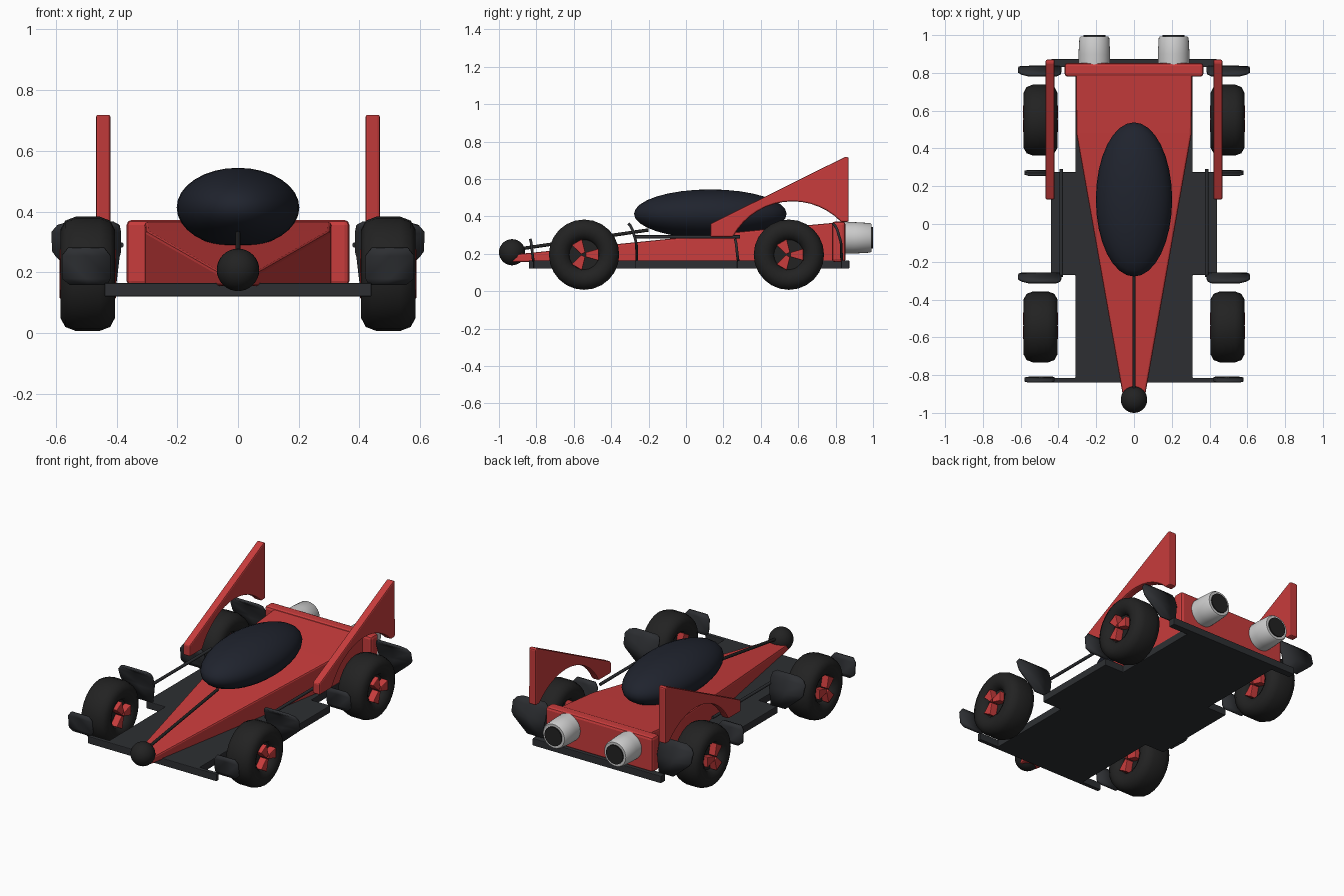
import bpy, bmesh, math
from mathutils import Vector

if "Cube" in bpy.data.objects:
    bpy.data.objects.remove(bpy.data.objects["Cube"])


def mat(name, c):
    m = bpy.data.materials.new(name)
    m.diffuse_color = (*c, 1)
    m.use_nodes = True
    m.node_tree.nodes["Principled BSDF"].inputs["Base Color"].default_value = m.diffuse_color
    return m


RED = mat("red", (0.58, 0.045, 0.045))
DARK = mat("dark", (0.026, 0.028, 0.032))
RUBBER = mat("rubber", (0.016, 0.016, 0.016))
GLASS = mat("glass", (0.014, 0.017, 0.027))
WHITE = mat("white", (0.75, 0.75, 0.75))


def finish(name, bm, m, bevel=0, smooth=None):
    bmesh.ops.recalc_face_normals(bm, faces=bm.faces)
    me = bpy.data.meshes.new(name)
    bm.to_mesh(me)
    bm.free()
    ob = bpy.data.objects.new(name, me)
    bpy.context.collection.objects.link(ob)
    me.materials.append(m)
    if bevel:
        b = ob.modifiers.new("bevel", 'BEVEL')
        b.width, b.segments, b.limit_method = bevel, 2, 'ANGLE'
    if smooth:
        bpy.ops.object.select_all(action='DESELECT')
        ob.select_set(True)
        bpy.context.view_layer.objects.active = ob
        bpy.ops.object.shade_smooth_by_angle(angle=math.radians(smooth))
    return ob


def prism(name, pts, direction, m, bevel=0):
    """Extrude a closed outline of 3D points."""
    bm = bmesh.new()
    f = bm.faces.new([bm.verts.new(p) for p in pts])
    new = bmesh.ops.extrude_face_region(bm, geom=[f])["geom"]
    bmesh.ops.translate(bm, vec=direction, verts=[v for v in new if isinstance(v, bmesh.types.BMVert)])
    return finish(name, bm, m, bevel)


def lathe(name, profile, centre, axis, m, segs=24, smooth=50, closed=False):
    """Spin (along, radius) points around the x or y axis."""
    bm = bmesh.new()
    rings = []
    for a, r in profile:
        ring = []
        for i in range(segs):
            t = math.tau * i / segs
            u, w = r * math.cos(t), r * math.sin(t)
            p = (a, u, w) if axis == 'x' else (u, a, w)
            ring.append(bm.verts.new(Vector(p) + Vector(centre)))
        rings.append(ring)
    pairs = list(zip(rings, rings[1:] + rings[:1])) if closed else list(zip(rings, rings[1:]))
    for a, b in pairs:
        for i in range(segs):
            j = (i + 1) % segs
            bm.faces.new((a[i], a[j], b[j], b[i]))
    if not closed:
        bm.faces.new(rings[0])
        bm.faces.new(rings[-1])
    return finish(name, bm, m, 0, smooth)


def ellipsoid(name, centre, radii, m):
    bm = bmesh.new()
    bmesh.ops.create_uvsphere(bm, u_segments=32, v_segments=16, radius=1)
    for v in bm.verts:
        v.co = Vector(c + r * k for c, r, k in zip(centre, radii, v.co))
    return finish(name, bm, m, 0, 60)


def rod(name, a, b, r, m):
    a, b = Vector(a), Vector(b)
    bm = bmesh.new()
    bmesh.ops.create_cone(bm, cap_ends=True, segments=10, radius1=r, radius2=r, depth=(b - a).length)
    bm.transform((b - a).to_track_quat('Z', 'Y').to_matrix().to_4x4())
    bmesh.ops.translate(bm, vec=(a + b) / 2, verts=bm.verts)
    return finish(name, bm, m, 0, 50)


def panel(name, rows, y0, s):
    """Curved upright plate: rows of (z, inner x, outer x, y offset)."""
    bm = bmesh.new()
    loops = [[bm.verts.new((s * x, y0 + dy, z)) for x in (x0, (x0 + x1) / 2, x1)] for z, x0, x1, dy in rows]
    for a, b in zip(loops, loops[1:]):
        for i in range(2):
            bm.faces.new((a[i], a[i + 1], b[i + 1], b[i]))
    ob = finish(name, bm, DARK, 0, 40)
    sol = ob.modifiers.new("thickness", 'SOLIDIFY')
    sol.thickness, sol.offset = 0.014, 0
    return ob


# floor plate with front bar, side steps and rear bar
half = [(0.44, -0.84), (0.44, -0.815), (0.31, -0.815), (0.31, -0.27), (0.44, -0.27), (0.44, 0.275),
        (0.31, 0.275), (0.31, 0.83), (0.44, 0.83), (0.44, 0.873)]
outline = half + [(-x, y) for x, y in reversed(half)]
prism("floor", [(x, y, 0.12) for x, y in outline], (0, 0, 0.045), DARK, 0.004)

# wedge body, lofted through stations of (y, half width, top)
bm = bmesh.new()
secs = []
for y, w, top in [(-0.93, 0.055, 0.195), (0.48, 0.305, 0.337), (0.84, 0.308, 0.37)]:
    secs.append([bm.verts.new((sx * w, y, z)) for sx, z in ((-1, 0.155), (1, 0.155), (1, top), (-1, top))])
for a, b in zip(secs, secs[1:]):
    for i in range(4):
        j = (i + 1) % 4
        bm.faces.new((a[i], a[j], b[j], b[i]))
bm.faces.new(secs[0])
bm.faces.new(secs[-1])
finish("body", bm, RED, 0.01)

# rear block
prism("rear_block", [(-0.367, 0.78, 0.155), (0.367, 0.78, 0.155), (0.367, 0.78, 0.372), (-0.367, 0.78, 0.372)],
      (0, 0.073, 0), RED, 0.016)

# canopy, nose ball and the rod between them
ellipsoid("canopy", (0, 0.13, 0.413), (0.202, 0.408, 0.131), GLASS)
ellipsoid("nose_ball", (0, -0.93, 0.208), (0.07, 0.07, 0.07), RUBBER)
rod("nose_rod", (0, -0.93, 0.22), (0, -0.2, 0.327), 0.009, RUBBER)

small = [(0.16, 0.43, 0.555, 0.008), (0.18, 0.42, 0.58, 0.004), (0.255, 0.42, 0.58, -0.004),
         (0.28, 0.44, 0.56, -0.010)]
large = [(0.165, 0.40, 0.50, 0.012), (0.25, 0.39, 0.598, 0.010), (0.27, 0.385, 0.612, 0.006),
         (0.33, 0.385, 0.615, -0.012), (0.352, 0.39, 0.595, -0.024), (0.362, 0.41, 0.56, -0.034)]

for side, s in (("left", 1), ("right", -1)):
    # tail fin with wheel arch
    arch = [(0.57 + 0.362 * math.cos(t), 0.118 + 0.362 * math.sin(t))
            for t in [math.radians(44 + (151.6 - 44) * i / 14) for i in range(15)]]
    fin = [(0.13, 0.29), (0.13, 0.36), (0.855, 0.72), (0.87, 0.715), (0.87, 0.37)] + arch
    prism(side + "_fin", [(s * 0.42, y, z) for y, z in fin], (s * 0.048, 0, 0), RED, 0.008)

    # exhaust with dark opening
    lathe(side + "_exhaust", [(0.83, 0.084), (0.90, 0.084), (0.985, 0.079), (0.993, 0.073)],
          (s * 0.21, 0, 0.285), 'y', WHITE, 32)
    lathe(side + "_exhaust_opening", [(0.98, 0.058), (1.0, 0.058)], (s * 0.21, 0, 0.285), 'y', RUBBER, 32)

    # side rail between the wheel guards
    rod(side + "_rail", (s * 0.385, -0.28, 0.29), (s * 0.385, 0.29, 0.29), 0.009, DARK)

    for end, yc in (("front", -0.545), ("rear", 0.55)):
        name = f"{side}_{end}"
        c = (s * 0.495, yc, 0.195)
        # tyre
        outer = [(0.045, 0.078), (0.072, 0.088), (0.087, 0.115), (0.09, 0.145), (0.074, 0.175), (0.04, 0.188)]
        prof = outer + [(-a, r) for a, r in reversed(outer)]
        lathe(name + "_tyre", prof, c, 'x', RUBBER, 24, 60, closed=True)
        # hub disc and three chunky spokes
        lathe(name + "_hub", [(-0.05, 0.08), (0.05, 0.08)], c, 'x', RUBBER, 20)
        for k in range(3):
            t = math.tau * k / 3
            d, n = (math.cos(t), math.sin(t)), (-math.sin(t), math.cos(t))
            pts = [(-0.093, yc + d[0] * r + n[0] * w, c[2] + d[1] * r + n[1] * w)
                   for r, w in ((0.008, -0.012), (0.078, -0.032), (0.078, 0.032), (0.008, 0.012))]
            prism(f"{name}_spoke_{k}", [(c[0] + x, y, z) for x, y, z in pts], (0.186, 0, 0), RED, 0.004)
        # wheel guards ahead of and behind the wheel
        panel(name + "_small_guard", small, yc - 0.278, s)
        panel(name + "_large_guard", large, yc + 0.27, s)
